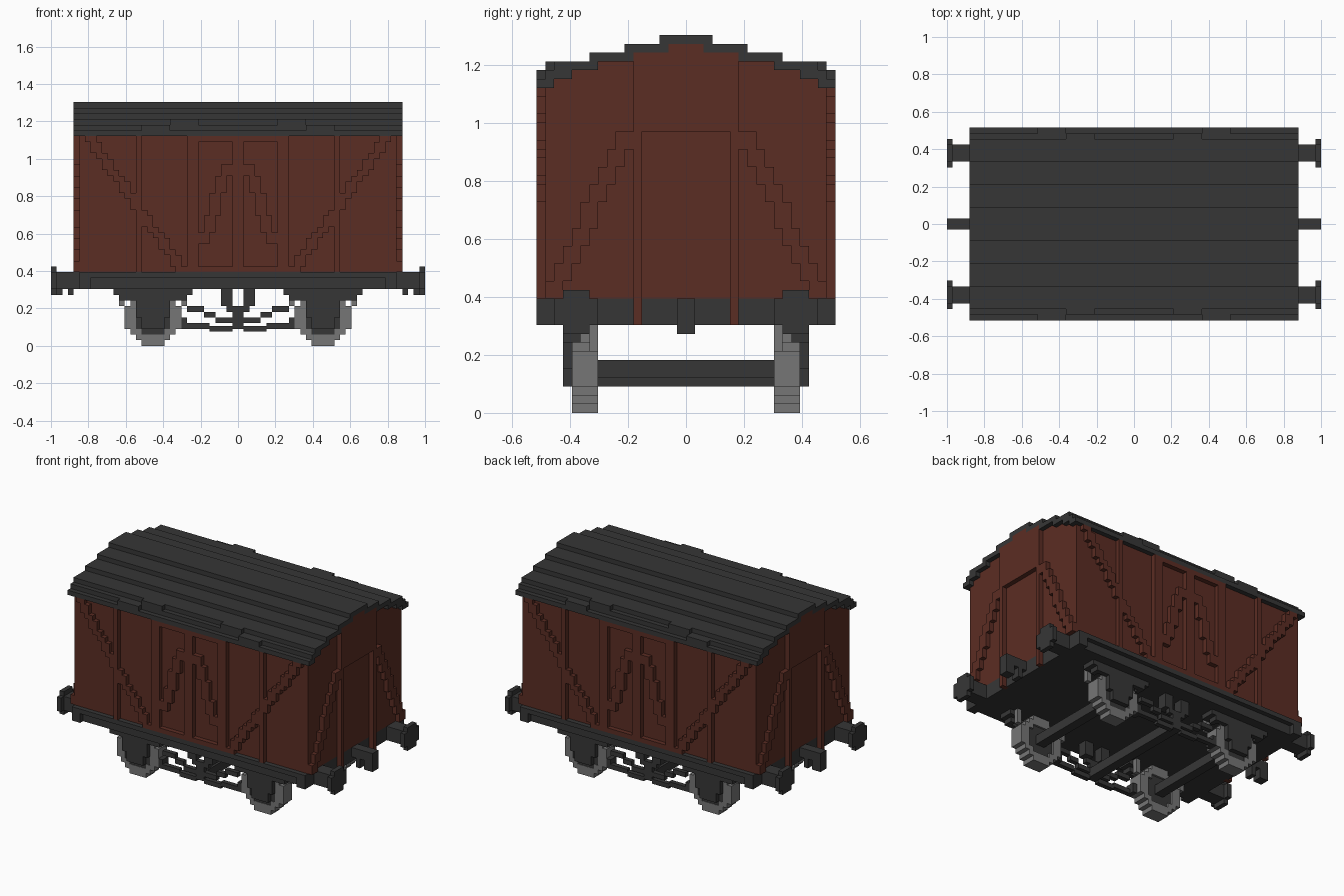
import bpy, bmesh

if "Cube" in bpy.data.objects:
    bpy.data.objects.remove(bpy.data.objects["Cube"], do_unlink=True)

U = 2 / 66  # one block


def material(name, rgb):
    m = bpy.data.materials.new(name)
    m.use_nodes = True
    m.diffuse_color = (*rgb, 1)
    bsdf = m.node_tree.nodes["Principled BSDF"]
    bsdf.inputs["Base Color"].default_value = (*rgb, 1)
    bsdf.inputs["Roughness"].default_value = 0.9
    return m


RED = material("oxide red", (0.105, 0.026, 0.017))
DARK = material("charcoal", (0.037, 0.037, 0.037))
GREY = material("steel grey", (0.18, 0.18, 0.18))


def part(name, mat, boxes, mx=False, my=False):
    """Boxes as (x0, x1, y0, y1, z0, z1) in blocks, optionally mirrored."""
    bm = bmesh.new()
    for sx in ((1, -1) if mx else (1,)):
        for sy in ((1, -1) if my else (1,)):
            for x0, x1, y0, y1, z0, z1 in boxes:
                cube = bmesh.ops.create_cube(bm, size=1)
                for v in cube["verts"]:
                    v.co = (sx * (x0 + (v.co.x + .5) * (x1 - x0)) * U,
                            sy * (y0 + (v.co.y + .5) * (y1 - y0)) * U,
                            (z0 + (v.co.z + .5) * (z1 - z0)) * U)
    bmesh.ops.recalc_face_normals(bm, faces=bm.faces)
    me = bpy.data.meshes.new(name)
    bm.to_mesh(me)
    bm.free()
    me.materials.append(mat)
    ob = bpy.data.objects.new(name, me)
    bpy.context.collection.objects.link(ob)
    return ob


def stair(a0, a1, z0, z1, width=2):
    """Rows (a, a + width, z, z + 1) climbing diagonally from a0 to a1."""
    n = z1 - z0
    rows = []
    for i in range(n):
        a = round(a0 + (a1 - a0) * i / (n - 1))
        rows.append((a, a + width, z0 + i, z0 + i + 1))
    return rows


# Body: main box plus arched gable layers
part("body", RED, [(-28, 28, -16, 16, 13, 37.5), (-28, 28, -15, 15, 37, 38),
                   (-28, 28, -13, 13, 38, 39), (-28, 28, -10, 10, 39, 40),
                   (-28, 28, -6, 6, 40, 41), (-28, 28, -2, 2, 41, 42)])

# Roof: each layer is a left and right slab (half width, inner edge, bottom, top)
part("roof", DARK, [(-29, 29, 15, 17, 37, 38), (-29, 29, 13, 16, 38, 39),
                    (-29, 29, 10, 15, 39, 40), (-29, 29, 6, 11, 40, 41),
                    (-29, 29, 2, 7, 41, 42), (-29, 29, 0, 3, 42, 43)], my=True)
part("roof_rain_strips", DARK, [(7, 12, 15, 16, 39, 40),
                                (12, 17, 16, 17, 38, 39)], mx=True, my=True)

# Side ribs, braces and doors
part("side_ribs", RED, [(17, 18, 15.5, 17, 13, 37)], mx=True, my=True)
part("side_braces", RED, [(a, b, 15.5, 17, z, w) for a, b, z, w in stair(9, 25, 13, 37)],
     mx=True, my=True)
part("side_door_frames", RED, [(7, 9, 15.5, 17, 13, 37), (0, 1, 15.5, 17, 13, 37),
                               (0, 9, 15.5, 17, 36, 37), (0, 10, 15.5, 17, 13, 14)],
     mx=True, my=True)
part("side_door_braces", RED, [(a, b, 15.5, 17, z, w) for a, b, z, w in stair(5, 1, 18, 32)],
     mx=True, my=True)

# End posts, header panel and braces
part("end_posts", RED, [(27.5, 29, 5, 6, 10, 32)], mx=True, my=True)
part("end_header", RED, [(27.5, 29, -6, 6, 32, 41), (27.5, 29, -2, 2, 41, 42)], mx=True)
part("end_braces", RED, [(27.5, 29, a, b, z, w) for a, b, z, w in stair(14, 6, 13, 32)],
     mx=True, my=True)

# Underframe
part("underframe", DARK, [(-28, 28, -17, 17, 12, 13), (-27, 27, -16, 16, 10, 12)])
part("end_beams", DARK, [(26, 28, -17, 17, 10, 12)], mx=True)

# Buffers and couplings
part("buffers", DARK, [(28, 32, 11, 14, 10, 13), (32, 33, 11, 14, 9, 14),
                       (32, 33, 10, 15, 10, 13)], mx=True, my=True)
part("couplings", DARK, [(28, 33, -1, 1, 11, 13), (29, 30, -1, 1, 9, 11),
                         (31, 33, -1, 1, 9, 11)], mx=True)

# Wheels: stacked rows with a darker hub
OUTER = [2, 3, 4, 5, 5, 5, 5, 4, 3, 2]
HUB = [0, 0, 2, 3, 3, 3, 3, 2, 0, 0]
rim, hub = [], []
for z, (o, h) in enumerate(zip(OUTER, HUB)):
    if h:
        rim += [(15 - o, 15 - h, 10, 13, z, z + 1), (15 + h, 15 + o, 10, 13, z, z + 1)]
        hub.append((15 - h, 15 + h, 10.4, 12.9, z, z + 1))
    else:
        rim.append((15 - o, 15 + o, 10, 13, z, z + 1))
part("wheel_rims", GREY, rim, mx=True, my=True)
part("wheel_hubs", DARK, hub, mx=True, my=True)
part("brake_blocks", GREY, [(20, 21, 10, 11, 7, 10), (9, 10, 10, 11, 7, 10)],
     mx=True, my=True)
part("axles", DARK, [(14, 16, -11, 11, 4, 6)], mx=True)

# Axle guards, boxes and springs
part("axle_guards", DARK, [(12, 18, 13, 14, 5, 10), (13, 17, 13, 14, 3, 5)],
     mx=True, my=True)
part("springs", DARK, [(8, 22, 13, 14, 9, 10), (10, 20, 13, 14, 8, 9),
                       (20, 22, 11, 14, 9, 10), (8, 10, 11, 14, 9, 10),
                       (20, 21, 12, 14, 8, 9), (9, 10, 12, 14, 8, 9)],
     mx=True, my=True)

# Brake rigging
part("brake_hangers", DARK, [(1, 3, 11, 13, 7, 10), (0, 2, 12, 13, 6, 7),
                             (0, 1, 12, 13, 3, 6)], mx=True, my=True)
part("brake_rods", DARK, [(6, 9, 12, 13, 6, 7), (4, 6, 12, 13, 5, 6),
                          (2, 4, 12, 13, 4, 5), (1, 2, 12, 13, 4, 5),
                          (5, 10, 12, 13, 3, 4), (1, 5, 12, 13, 2.5, 3.5),
                          (9, 10, 11, 13, 3, 5)], mx=True, my=True)
part("brake_cross_shaft", DARK, [(-1, 1, -12, 12, 3, 5)])
